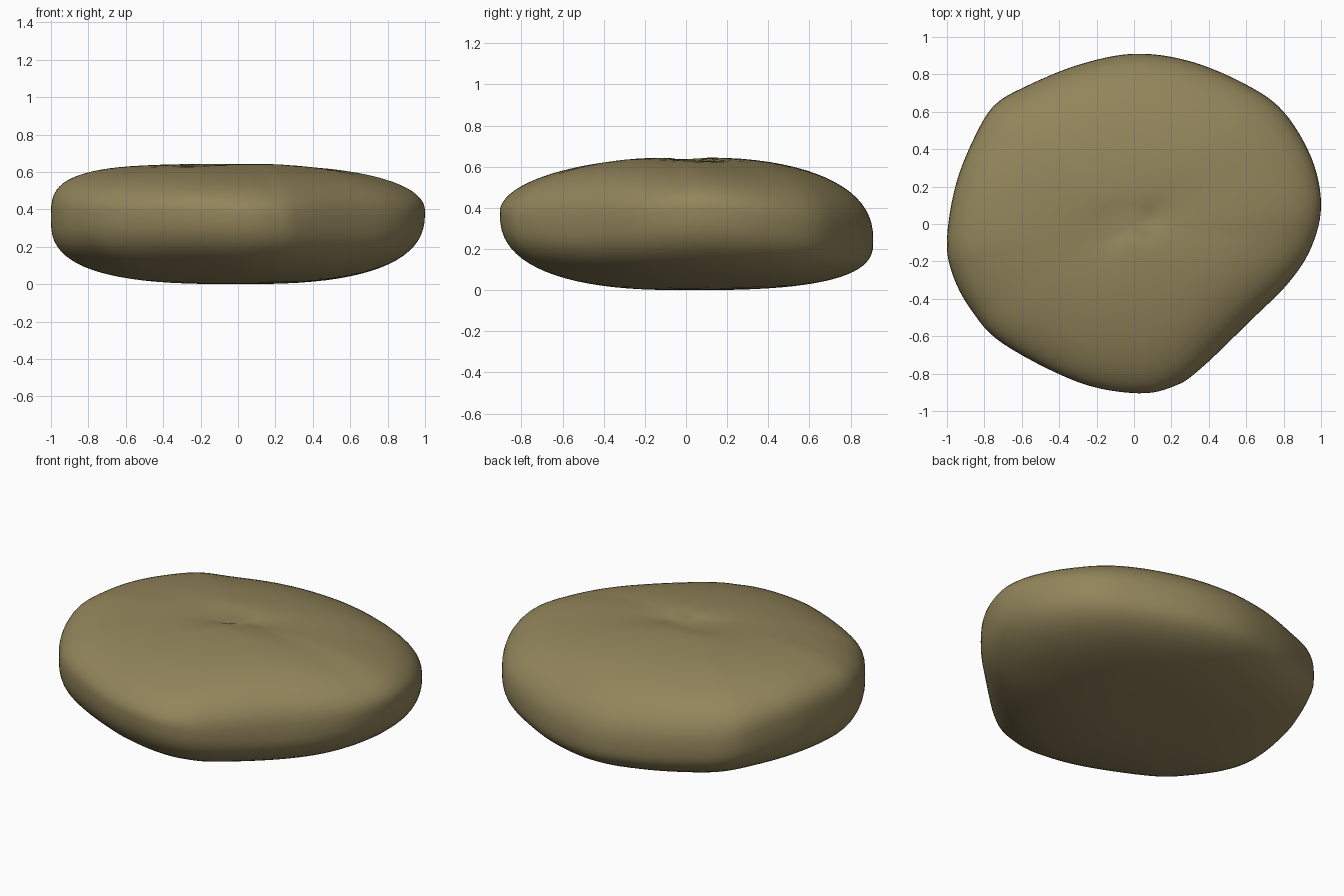
import bpy, bmesh, math

if "Cube" in bpy.data.objects:
    bpy.data.objects.remove(bpy.data.objects["Cube"])

# Outline keys: x, y, height of widest point, top fullness, bottom fullness
KEYS = [
    (1.00, .10, .39, 2.2, 2.6), (.95, .35, .36, 2.2, 2.7), (.80, .60, .31, 2.3, 2.8),
    (.60, .745, .28, 2.4, 2.8), (.30, .87, .25, 2.4, 2.8), (0, .91, .24, 2.4, 2.8),
    (-.30, .85, .26, 2.5, 2.8), (-.58, .735, .28, 2.6, 2.7), (-.74, .64, .30, 2.8, 2.6),
    (-.84, .49, .33, 3.0, 2.7), (-.95, .22, .35, 3.4, 2.8), (-1.0, -.08, .35, 3.5, 2.8),
    (-.97, -.27, .35, 3.1, 2.7), (-.87, -.46, .36, 2.7, 2.6), (-.70, -.64, .38, 2.4, 2.6),
    (-.30, -.845, .39, 2.1, 2.5), (.02, -.905, .38, 2.0, 2.5), (.22, -.865, .36, 2.1, 2.5),
    (.36, -.77, .33, 2.4, 2.5), (.62, -.52, .31, 2.7, 2.6), (.83, -.31, .34, 2.5, 2.6),
    (.95, -.12, .38, 2.2, 2.6),
]
TOP, BOTTOM, STEPS, RINGS = 0.648, 0.0, 6, 20


def spline(a, b, c, d, t):
    return b + .5 * t * (c - a + t * (2 * a - 5 * b + 4 * c - d + t * (3 * (b - c) + d - a)))


def dimple(x, y):
    # Pinched hollow at the centre with a faint valley running through it
    r = math.hypot(x, y)
    valley = math.cos(math.atan2(y, x) - math.radians(20)) ** 4
    return .02 * math.exp(-r / .08) + .025 * valley * math.exp(-r / .4)


# Smooth closed outline through the keys
columns = []
n = len(KEYS)
for i in range(n):
    quad = [KEYS[(i + k) % n] for k in (-1, 0, 1, 2)]
    for s in range(STEPS):
        columns.append([spline(*v, s / STEPS) for v in zip(*quad)])

# Pebble skin: rings of rounded profile from the bottom pole to the top pole
bm = bmesh.new()
rings = []
for j in range(-RINGS + 1, RINGS):
    a = math.pi / 2 * j / RINGS
    ring = []
    for x, y, zm, nt, nb in columns:
        e = 2 / (nt if j > 0 else nb)
        r, h = math.cos(a) ** e, abs(math.sin(a)) ** e
        z = zm + h * (TOP - zm) if j > 0 else zm - h * (zm - BOTTOM)
        if j > 0:
            z -= dimple(x * r, y * r) * h
        ring.append(bm.verts.new((x * r, y * r, z)))
    rings.append(ring)
m = len(columns)
for lo, hi in zip(rings, rings[1:]):
    for i in range(m):
        k = (i + 1) % m
        bm.faces.new((lo[i], lo[k], hi[k], hi[i]))
bottom = bm.verts.new((0, 0, BOTTOM))
top = bm.verts.new((0, 0, TOP - .035))
for i in range(m):
    k = (i + 1) % m
    bm.faces.new((bottom, rings[0][k], rings[0][i]))
    bm.faces.new((top, rings[-1][i], rings[-1][k]))
for f in bm.faces:
    f.smooth = True

mesh = bpy.data.meshes.new("pebble")
bm.to_mesh(mesh)
bm.free()
mat = bpy.data.materials.new("khaki stone")
mat.diffuse_color = (.29, .235, .105, 1)
mat.use_nodes = True
mat.node_tree.nodes["Principled BSDF"].inputs["Base Color"].default_value = mat.diffuse_color
mesh.materials.append(mat)
bpy.context.collection.objects.link(bpy.data.objects.new("pebble", mesh))
